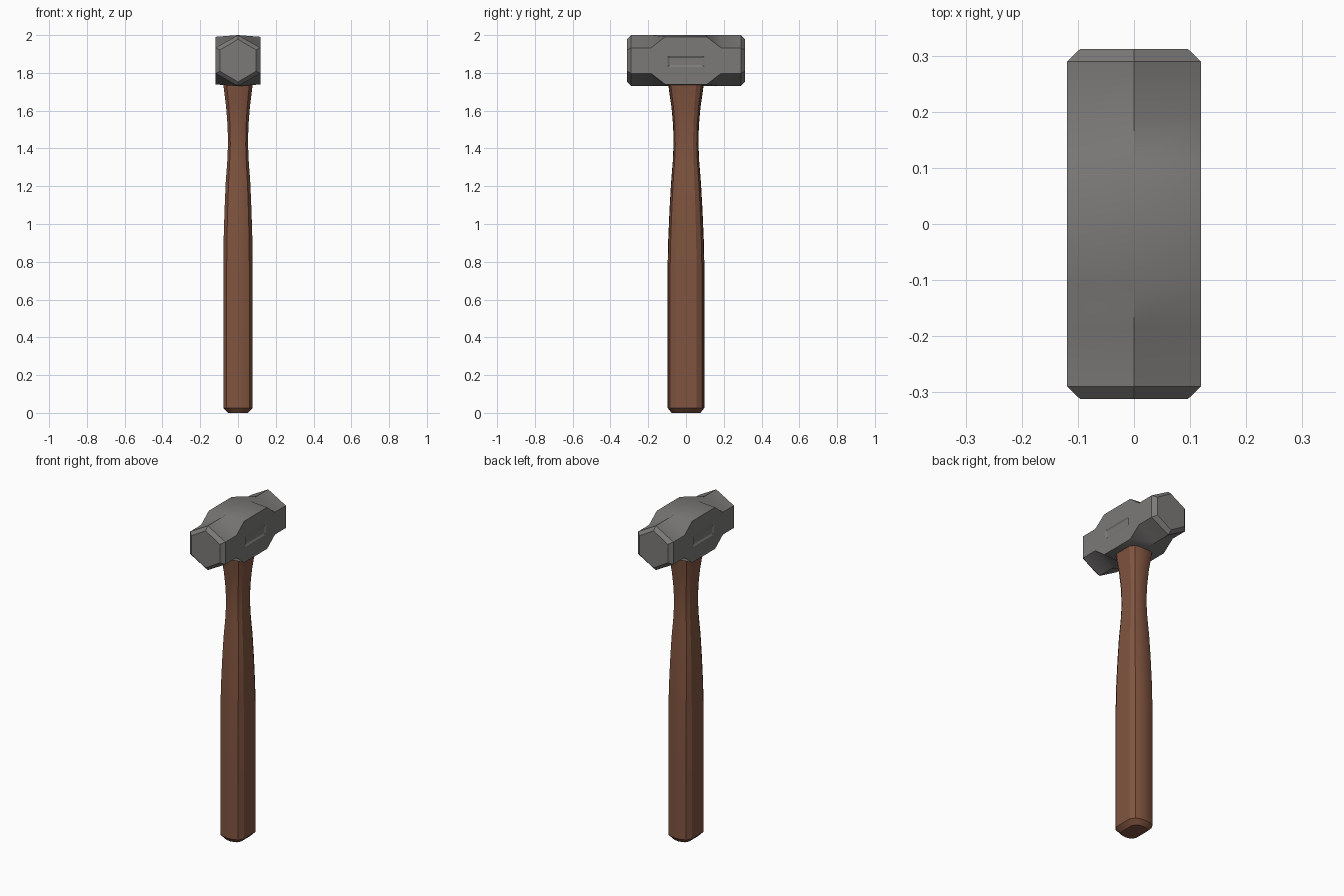
import bpy, bmesh, math

cube = bpy.data.objects.get("Cube")
if cube:
    bpy.data.objects.remove(cube, do_unlink=True)


def material(name, rgb):
    mat = bpy.data.materials.new(name)
    mat.use_nodes = True
    mat.diffuse_color = (*rgb, 1)
    mat.node_tree.nodes["Principled BSDF"].inputs["Base Color"].default_value = (*rgb, 1)
    return mat


def loft(rings):
    """Skin a list of equal-length rings and cap both ends."""
    bm = bmesh.new()
    loops = [[bm.verts.new(p) for p in ring] for ring in rings]
    for a, b in zip(loops, loops[1:]):
        for i in range(len(a)):
            j = (i + 1) % len(a)
            bm.faces.new((a[i], a[j], b[j], b[i]))
    bm.faces.new(loops[0])
    bm.faces.new(loops[-1])
    bmesh.ops.recalc_face_normals(bm, faces=bm.faces)
    return bm


def finish(bm, name, mat):
    mesh = bpy.data.meshes.new(name)
    bm.to_mesh(mesh)
    bm.free()
    mesh.materials.append(mat)
    obj = bpy.data.objects.new(name, mesh)
    bpy.context.collection.objects.link(obj)
    bpy.ops.object.select_all(action='DESELECT')
    obj.select_set(True)
    bpy.context.view_layer.objects.active = obj
    bpy.ops.object.shade_smooth_by_angle(angle=math.radians(30))
    return obj


steel = material("dark steel", (0.2, 0.195, 0.19))
wood = material("brown wood", (0.215, 0.088, 0.05))

# Head: hexagonal rings along y, with tall flat cheeks in the middle
MID = 1.865


def hexagon(y, width, shoulder, ridge):
    return [(0, y, MID + ridge), (width, y, MID + shoulder), (width, y, MID - shoulder),
            (0, y, MID - ridge), (-width, y, MID - shoulder), (-width, y, MID + shoulder)]


half = [(0.312, 0.096, 0.056, 0.113), (0.29, 0.119, 0.068, 0.135),
        (0.185, 0.119, 0.068, 0.135), (0.11, 0.119, 0.126, 0.135)]
stations = [(-y, *r) for y, *r in half] + half[::-1]
head = loft([hexagon(*s) for s in stations])

# Shallow stamped recess in each cheek
cheeks = [f for f in head.faces
          if abs(f.normal.x) > 0.9 and abs(f.calc_center_median().y) < 0.01]
for face in cheeks:
    bmesh.ops.inset_individual(head, faces=[face], thickness=0.018)
    for v in face.verts:
        v.co.z = MID + math.copysign(0.029, v.co.z - MID) - 0.005
    bmesh.ops.inset_individual(head, faces=[face], thickness=0.014, depth=-0.006)
finish(head, "hammer_head", steel)

# Handle: flat sides, rounded front and back, waisted below the head
quarter = [(1, 0.57), (0.77, 0.86), (0.4, 0.97)]
back = quarter + [(0, 1)] + [(-x, y) for x, y in quarter[::-1]]
section = back + [(-x, -y) for x, y in back]
profile = [(0, 0.052, 0.076), (0.027, 0.078, 0.098), (0.75, 0.078, 0.098),
           (0.92, 0.076, 0.094), (1.08, 0.071, 0.087), (1.22, 0.065, 0.079),
           (1.33, 0.057, 0.07), (1.42, 0.053, 0.066), (1.52, 0.055, 0.068),
           (1.62, 0.063, 0.077), (1.7, 0.073, 0.089), (1.76, 0.08, 0.096)]
handle = loft([[(x * w, y * d, z) for x, y in section] for z, w, d in profile])
finish(handle, "handle", wood)
